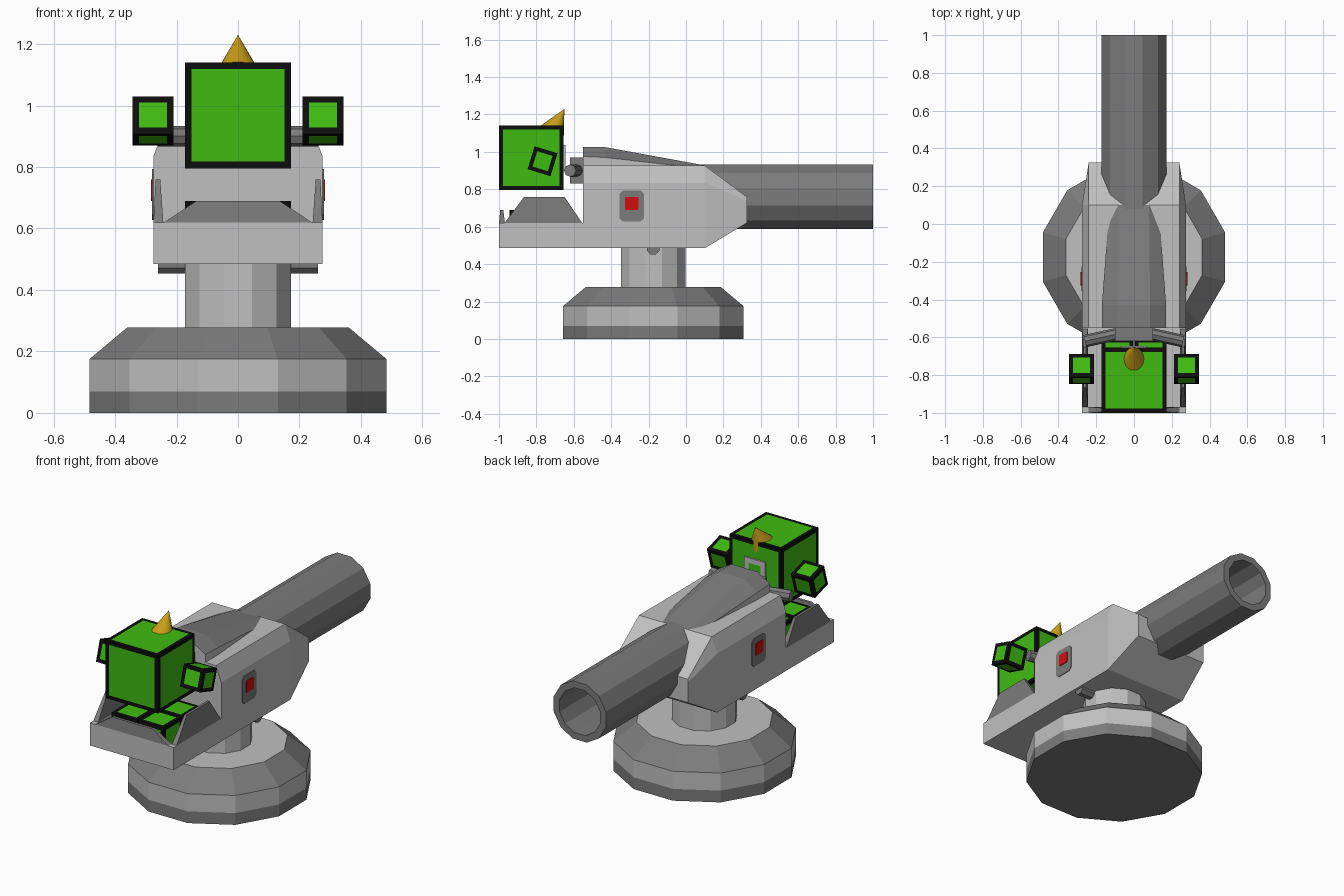
import bpy, bmesh, math
from mathutils import Vector, Matrix

if "Cube" in bpy.data.objects:
    bpy.data.objects.remove(bpy.data.objects["Cube"])


def material(name, rgb):
    m = bpy.data.materials.new(name)
    m.diffuse_color = (*rgb, 1)
    m.use_nodes = True
    m.node_tree.nodes["Principled BSDF"].inputs["Base Color"].default_value = m.diffuse_color
    return m


LIGHT = material("light grey", (0.53, 0.53, 0.53))
MID = material("mid grey", (0.2, 0.2, 0.2))
BLACK = material("black", (0.004, 0.004, 0.004))
GREEN = material("green", (0.05, 0.5, 0.006))
GOLD = material("gold", (0.58, 0.34, 0.01))
RED = material("red", (0.65, 0.004, 0.004))


def finish(name, bm, mats, mirror=False, rule=None):
    bmesh.ops.recalc_face_normals(bm, faces=bm.faces[:])
    if rule:
        for f in bm.faces:
            f.material_index = rule(f)
    me = bpy.data.meshes.new(name)
    bm.to_mesh(me)
    bm.free()
    for m in mats:
        me.materials.append(m)
    ob = bpy.data.objects.new(name, me)
    bpy.context.collection.objects.link(ob)
    if mirror:
        ob.modifiers.new("mirror", "MIRROR").use_axis = (True, False, False)
    return ob


def loft(name, rings, mats, mirror=False, rule=None):
    """Skin a list of equal-length rings and cap both ends."""
    bm = bmesh.new()
    vs = [[bm.verts.new(p) for p in r] for r in rings]
    n = len(rings[0])
    for a, b in zip(vs, vs[1:]):
        for i in range(n):
            j = (i + 1) % n
            bm.faces.new((a[i], a[j], b[j], b[i]))
    bm.faces.new(vs[0])
    bm.faces.new(vs[-1])
    return finish(name, bm, mats, mirror, rule)


def circle(r, centre, axis, n=12):
    pts = []
    for i in range(n):
        a = 2 * math.pi * (i + 0.5) / n
        c, s = r * math.cos(a), r * math.sin(a)
        off = {"z": (c, s, 0), "y": (c, 0, s), "x": (0, c, s)}[axis]
        pts.append(Vector(centre) + Vector(off))
    return pts


def rect(z, x0, x1, y0, y1):
    return [(x0, y0, z), (x1, y0, z), (x1, y1, z), (x0, y1, z)]


def framed_box(name, size, centre, border, tilt=0.0, mirror=False):
    """Black-edged box with a green panel inset on each side."""
    bm = bmesh.new()
    bmesh.ops.create_cube(bm, size=1, matrix=Matrix.Translation(centre)
                          @ Matrix.Rotation(tilt, 4, "X") @ Matrix.Diagonal((*size, 1)))
    sides = bm.faces[:]
    bmesh.ops.inset_individual(bm, faces=sides, thickness=border)
    for f in sides:
        f.material_index = 1
    return finish(name, bm, [BLACK, GREEN], mirror)


# Round base: light band and top, mid grey foot and slope
BY = -0.175
loft("base", [circle(r, (0, BY, z), "z") for r, z in
              ((0.5, 0), (0.5, 0.07), (0.5, 0.175), (0.373, 0.278))], [LIGHT, MID],
     rule=lambda f: int(f.calc_center_median().z < 0.07 or 0.1 < f.normal.z < 0.9))
loft("neck", [circle(0.178, (0, BY, z), "z") for z in (0.27, 0.49)], [LIGHT])
loft("pivot_pin", [circle(0.035, (x, BY, 0.485), "x", 8) for x in (-0.26, 0.26)], [MID])


# Main housing with chamfered top and tapered nose
def housing_ring(y, x, z0, z1, xt, z2):
    half = [(x, y, z0), (x, y, z1), (xt, y, z2)]
    return half + [(-p[0], p[1], p[2]) for p in reversed(half)]


loft("housing", [housing_ring(-0.55, 0.275, 0.485, 0.835, 0.24, 0.927),
                 housing_ring(0.10, 0.275, 0.485, 0.835, 0.24, 0.927),
                 housing_ring(0.325, 0.24, 0.62, 0.74, 0.24, 0.76)], [LIGHT])

# Raised spine on top, mid grey on its upper faces
loft("spine", [housing_ring(-0.55, 0.17, 0.9, 0.975, 0.085, 1.025),
               housing_ring(-0.43, 0.17, 0.9, 0.97, 0.085, 1.025),
               housing_ring(0.10, 0.13, 0.85, 0.91, 0.08, 0.928)], [LIGHT, MID],
     rule=lambda f: int(f.normal.z > 0.4))

# Hollow barrel
loft("barrel", [circle(r, (0, y, 0.76), "y") for r, y in
                ((0.178, 0.0), (0.178, 1.0), (0.138, 1.0), (0.138, 0.4))], [MID])

# Open tray behind the housing, with raised walls
loft("tray", [rect(0.485, -0.275, 0.275, -1, -0.55), rect(0.62, -0.275, 0.275, -1, -0.55),
              rect(0.62, -0.245, 0.245, -0.97, -0.55),
              rect(0.53, -0.245, 0.245, -0.97, -0.55)], [LIGHT])
loft("tray_side_wall", [rect(0.62, 0.243, 0.275, -0.97, -0.555),
                        rect(0.76, 0.253, 0.268, -0.865, -0.65)], [MID], mirror=True)
loft("tray_end_wall", [rect(0.62, -0.24, 0.24, -1, -0.968),
                       rect(0.69, -0.135, 0.135, -0.993, -0.977)], [MID])


# Side buttons: cut-corner plate with a red square
def plate(name, y, z, w, h, cut, x0, x1, mat):
    def ring(x):
        pts = [(w, h - cut), (w - cut, h), (cut - w, h), (-w, h - cut),
               (-w, cut - h), (cut - w, -h), (w - cut, -h), (w, cut - h)]
        return [(x, y + a, z + b) for a, b in pts]
    loft(name, [ring(x0), ring(x1)], [mat], mirror=True)


plate("button_plate", -0.29, 0.71, 0.066, 0.083, 0.018, 0.27, 0.279, MID)
plate("red_button", -0.29, 0.725, 0.035, 0.035, 0.005, 0.275, 0.283, RED)

# Handlebar and its mount
loft("handle_mount", [rect(z, -0.1, 0.1, -0.62, -0.545) for z in (0.83, 0.97)], [MID])
bar = bpy.data.curves.new("handlebar", "CURVE")
bar.dimensions = "3D"
bar.bevel_depth, bar.bevel_resolution, bar.use_fill_caps = 0.033, 2, True
path = bar.splines.new("POLY")
path.points.add(3)
for p, co in zip(path.points, ((-0.26, -0.62), (-0.1, -0.585), (0.1, -0.585), (0.26, -0.62))):
    p.co = (*co, 0.9, 1)
path.use_smooth = False
bar.materials.append(MID)
bpy.context.collection.objects.link(bpy.data.objects.new("handlebar", bar))

# Cube gunner: head, hands and feet
framed_box("head", (0.345, 0.345, 0.345), Vector((0, -0.8275, 0.968)), 0.031)
framed_box("hand", (0.133, 0.128, 0.128), Vector((0.277, -0.767, 0.95)), 0.03,
           tilt=math.radians(-17), mirror=True)
for label, y in (("front", -0.86), ("back", -0.69)):
    framed_box(label + "_foot", (0.17, 0.168, 0.168), Vector((0.087, y, 0.605)), 0.03,
               mirror=True)

# Light frame with a green centre on the far side of the head
bm = bmesh.new()
bmesh.ops.create_cube(bm, size=1, matrix=Matrix.Translation((0, -0.651, 0.968))
                      @ Matrix.Diagonal((0.14, 0.012, 0.14, 1)))
outer = max(bm.faces, key=lambda f: f.calc_center_median().y)
bmesh.ops.inset_individual(bm, faces=[outer], thickness=0.042)
outer.material_index = 1
finish("head_frame", bm, [LIGHT, GREEN])

# Tilted gold horn on top of the head
bm = bmesh.new()
bmesh.ops.create_cone(bm, cap_ends=True, segments=24, radius1=0.068, radius2=0, depth=0.136,
                      matrix=Matrix.Translation((0, -0.682, 1.17))
                      @ Matrix.Rotation(math.radians(-28), 4, "X"))
finish("horn", bm, [GOLD])
